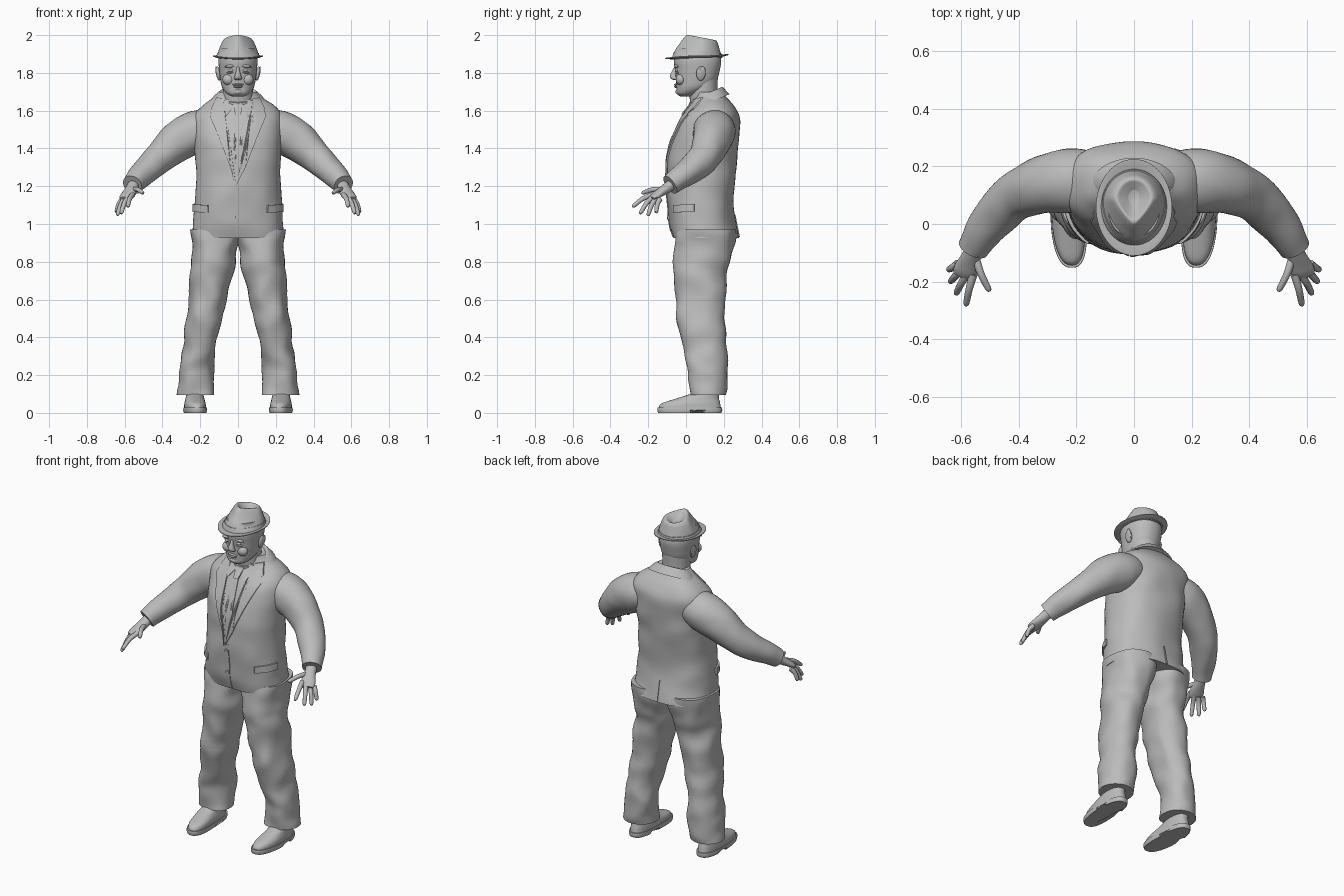
import bpy, bmesh, math
from mathutils import Vector, Matrix, noise
from mathutils.bvhtree import BVHTree

cube = bpy.data.objects.get("Cube")
if cube:
    bpy.data.objects.remove(cube)

grey = bpy.data.materials.new("plain_grey")
grey.use_nodes = True
grey.diffuse_color = (0.5, 0.5, 0.5, 1)
grey.node_tree.nodes["Principled BSDF"].inputs["Base Color"].default_value = (0.5, 0.5, 0.5, 1)


def finish(name, bm, mirror=False, angle=40):
    bmesh.ops.recalc_face_normals(bm, faces=bm.faces)
    mesh = bpy.data.meshes.new(name)
    bm.to_mesh(mesh)
    bm.free()
    mesh.materials.append(grey)
    mesh.shade_smooth()
    mesh.set_sharp_from_angle(angle=math.radians(angle))
    obj = bpy.data.objects.new(name, mesh)
    bpy.context.collection.objects.link(obj)
    if mirror:
        obj.modifiers.new("Mirror", "MIRROR").use_mirror_merge = False
    return obj


def spline(stations, steps):
    # Catmull-Rom through stations of centre and two radii
    pts = [Vector(s) for s in stations]
    pts = [pts[0]] + pts + [pts[-1]]
    out = []
    for a, b, c, d in zip(pts, pts[1:], pts[2:], pts[3:]):
        for i in range(steps):
            t = i / steps
            out.append((b * 2 + (c - a) * t + (a * 2 - b * 5 + c * 4 - d) * t * t
                        + (b * 3 - a - c * 3 + d) * t ** 3) * 0.5)
    return out + [pts[-1]]


def loft(name, stations, sides=32, steps=5, power=2.0, follow=False, shape=None,
         mirror=False, angle=40):
    bm = bmesh.new()
    path = spline(stations, steps)
    rings = []
    for i, s in enumerate(path):
        u, v = Vector((1, 0, 0)), Vector((0, 1, 0))
        if follow:
            t = Vector(path[min(i + 1, len(path) - 1)][:3]) - Vector(path[max(i - 1, 0)][:3])
            u = t.cross(Vector((0, 0, 1))).normalized()
            v = u.cross(t).normalized()
        ring = []
        for k in range(sides):
            c, n = math.cos(math.tau * k / sides), math.sin(math.tau * k / sides)
            c = math.copysign(abs(c) ** (2 / power), c)
            n = math.copysign(abs(n) ** (2 / power), n)
            p = Vector(s[:3]) + u * c * s[3] + v * n * s[4]
            ring.append(bm.verts.new(shape(p) if shape else p))
        rings.append(ring)
    for a, b in zip(rings, rings[1:]):
        for k in range(sides):
            j = (k + 1) % sides
            bm.faces.new((a[k], a[j], b[j], b[k]))
    bm.faces.new(rings[0])
    bm.faces.new(rings[-1])
    return finish(name, bm, mirror, angle)


def ball(name, centre, size, mirror=False, tilt=0):
    bm = bmesh.new()
    m = Matrix.Translation(centre) @ Matrix.Rotation(tilt, 4, "Y") @ Matrix.Diagonal((*size, 1))
    bmesh.ops.create_uvsphere(bm, u_segments=20, v_segments=12, radius=1, matrix=m)
    return finish(name, bm, mirror)


def folds(amount, scale):
    def f(p):
        q = Vector((p.x * scale, p.y * scale, p.z * scale * 1.3))
        n = noise.noise_vector(q) * amount
        return p + Vector((n.x, n.y, 0))
    return f


# Jacket body
jacket = loft("jacket_body", [
    (0, .105, .925, .247, .175), (0, .088, 1.0, .24, .175), (0, .075, 1.12, .228, .175),
    (0, .083, 1.3, .222, .183), (0, .098, 1.42, .232, .183), (0, .12, 1.52, .24, .165),
    (0, .135, 1.58, .23, .145), (0, .14, 1.63, .188, .113), (0, .13, 1.67, .13, .085),
    (0, .122, 1.7, .098, .07)], sides=56, power=2.3, shape=folds(.009, 7))
tree = BVHTree.FromPolygons([v.co for v in jacket.data.vertices],
                            [p.vertices[:] for p in jacket.data.polygons])


def onto_jacket(u, z, lift, radial):
    # Front plates use x; wrapped plates use the angle away from the front
    start, d = Vector((u, -1, z)), Vector((0, 1, 0))
    if radial:
        d = Vector((-math.sin(u), math.cos(u), 0))
        start = Vector((0, .08, z)) - d
    hit = tree.ray_cast(start, d)[0]
    if hit is None:
        hit = tree.find_nearest(Vector((u, .05, z)))[0]
    return hit - d * lift


def plate(name, outline, thick=.006, mirror=False, radial=False):
    bm = bmesh.new()
    bm.faces.new([bm.verts.new((u, 0, z)) for u, z in outline])
    bmesh.ops.triangulate(bm, faces=bm.faces[:])
    bmesh.ops.subdivide_edges(bm, edges=bm.edges[:], cuts=5, use_grid_fill=True)
    base = bm.verts[:]
    ret = bmesh.ops.extrude_face_region(bm, geom=bm.faces[:])
    top = [g for g in ret["geom"] if isinstance(g, bmesh.types.BMVert)]
    for group, lift in ((base, -.006), (top, thick)):
        for v in group:
            v.co = onto_jacket(v.co.x, v.co.z, lift, radial)
    return finish(name, bm, mirror, 35)


# Jacket, shirt and tie details
plate("shirt_front", [(-.075, 1.65), (.075, 1.65), (.045, 1.42), (-.01, 1.2), (-.04, 1.42)], .002)
plate("tie_blade", [(-.014, 1.59), (.014, 1.59), (.028, 1.4), (-.005, 1.24), (-.024, 1.4)], .006)
plate("tie_knot", [(-.026, 1.635), (.026, 1.635), (.015, 1.58), (-.015, 1.58)], .014)
plate("shirt_collar_points", [(.012, 1.635), (.05, 1.662), (.085, 1.65), (.062, 1.57)], .009, True)
lapel = [(.078, 1.665), (.05, 1.43), (-.012, 1.2), (.04, 1.3), (.098, 1.45),
         (.15, 1.575), (.122, 1.585), (.142, 1.612), (.115, 1.67)]
plate("left_lapel", lapel, .009)
plate("right_lapel", [(-x if x > 0 else -.018, z) for x, z in lapel], .008)
plate("front_edge", [(-.018, 1.21), (.01, 1.21), (.01, .93), (-.012, .93)], .004)
for label, z in (("upper", 1.17), ("lower", 1.035)):
    plate(label + "_button", [(-.003 + .011 * math.cos(a * math.tau / 10),
                               z + .011 * math.sin(a * math.tau / 10)) for a in range(10)], .009)
plate("pocket_flaps", [(.82, 1.1), (1.42, 1.105), (1.42, 1.065), (.82, 1.06)], .009, True, True)
plate("back_vent", [(math.pi - .02, .93), (math.pi + .025, .93),
                    (math.pi + .02, 1.05), (math.pi - .02, 1.05)], .005, False, True)


def collar_tilt(p):
    return Vector((p.x, p.y, p.z - (.19 - p.y) * .42))


loft("jacket_collar", [(0, .13, 1.67, .15, .1), (0, .125, 1.7, .128, .085),
                       (0, .12, 1.725, .1, .073), (0, .118, 1.715, .09, .065)],
     shape=collar_tilt)
loft("shirt_collar", [(0, .1, 1.64, .093, .085), (0, .095, 1.715, .086, .08)], shape=collar_tilt)

# Sleeves
loft("sleeves", [(.13, .15, 1.5, .09, .09), (.22, .15, 1.49, .112, .112), (.32, .135, 1.435, .1, .105),
                 (.405, .1, 1.36, .086, .086), (.475, .035, 1.295, .075, .075),
                 (.535, -.045, 1.235, .06, .06), (.558, -.085, 1.207, .056, .055)],
     follow=True, shape=folds(.008, 9), mirror=True)

# Hands
loft("palms", [(.545, -.06, 1.22, .032, .03), (.563, -.105, 1.188, .032, .027),
               (.576, -.14, 1.164, .039, .022), (.588, -.165, 1.147, .041, .018),
               (.595, -.182, 1.135, .034, .011)], sides=20, steps=3, follow=True, mirror=True)
fingers = {"index": ((.558, -.175, 1.155), (.585, -.285, 1.092)),
           "middle": ((.58, -.172, 1.143), (.62, -.245, 1.055)),
           "ring": ((.6, -.158, 1.134), (.64, -.203, 1.045)),
           "little": ((.612, -.138, 1.13), (.646, -.16, 1.06)),
           "thumb": ((.55, -.12, 1.182), (.502, -.235, 1.165))}
for label, (a, b) in fingers.items():
    a, b = Vector(a), Vector(b)
    arch = Vector((.003, -.003, .008))
    rows = [(a, .0145), (a.lerp(b, .45) + arch, .0125), (a.lerp(b, .9), .0105), (b, .004)]
    loft(label + "_fingers", [(*p, r, r) for p, r in rows], sides=12, steps=4,
         follow=True, mirror=True)

# Trousers
loft("trouser_legs", [(.122, .105, .97, .128, .16), (.124, .1, .9, .126, .162), (.13, .085, .8, .118, .148),
                      (.145, .08, .7, .106, .14), (.178, .08, .5, .094, .125),
                      (.212, .105, .3, .09, .11), (.222, .115, .18, .092, .1),
                      (.228, .115, .095, .097, .096)],
     sides=40, steps=7, power=2.25, shape=folds(.015, 8), mirror=True)


# Shoes
def sole_arch(p):
    lift = .014 if p.z < .012 and .04 < p.y < .1 else 0
    return Vector((p.x - max(0, -p.y) * .08, p.y, p.z + lift))


loft("shoe_soles", [(.228, .02, 0, .059, .168), (.228, .02, .014, .062, .172), (.228, .02, .028, .061, .171)],
     sides=48, steps=2, power=2.6, shape=sole_arch, mirror=True)
loft("shoe_uppers", [(.228, .02, .025, .057, .165), (.228, .026, .05, .056, .155),
                     (.228, .06, .075, .05, .115), (.228, .098, .1, .045, .077),
                     (.228, .112, .125, .043, .06), (.228, .115, .17, .042, .055)],
     sides=40, power=2.4, shape=sole_arch, mirror=True)

# Head and neck
loft("neck", [(0, .105, 1.58, .085, .075), (0, .092, 1.68, .08, .074), (0, .09, 1.8, .084, .08)])
loft("head", [(0, .0, 1.674, .03, .028), (0, .008, 1.69, .06, .056), (0, .036, 1.72, .083, .087),
              (0, .054, 1.76, .093, .108), (0, .06, 1.81, .099, .118),
              (0, .061, 1.87, .103, .125), (0, .06, 1.93, .09, .105)], sides=40, power=2.2)
loft("nose", [(0, -.052, 1.832, .009, .01), (0, -.058, 1.81, .01, .016), (0, -.064, 1.785, .017, .021),
              (0, -.06, 1.77, .022, .02), (0, -.054, 1.762, .014, .012)], sides=16)
ball("brows", (.04, -.05, 1.836), (.032, .013, .008), True, .12)
ball("eyes", (.038, -.048, 1.814), (.016, .01, .008), True)
ball("lower_eyelids", (.038, -.045, 1.803), (.022, .012, .006), True, .1)
ball("cheeks", (.05, -.028, 1.765), (.032, .026, .03), True)
ball("upper_lip", (0, -.051, 1.738), (.03, .013, .006))
ball("lower_lip", (0, -.05, 1.727), (.025, .013, .007))
ball("chin", (0, -.034, 1.7), (.03, .022, .017))
ball("ears", (.104, .078, 1.796), (.012, .024, .038), True, .15)
ball("ear_rims", (.111, .088, 1.802), (.007, .016, .033), True, .2)


# Hat with pinched crown and curled brim
def crown_shape(p):
    high = max(0, p.z - 1.89)
    front = max(0, .09 - p.y)
    return Vector((p.x * (1 - min(.6, high * front * 55)), p.y,
                   min(2, p.z - high * max(0, p.y) * 1.7)))


def brim_shape(p):
    x, y = p.x / .132, (p.y - .058) / .167
    return Vector((p.x, p.y, p.z + .008 * x * x + (.017 * y * y if y > 0 else -.004 * y * y)))


loft("hat_crown", [(0, .06, 1.88, .113, .131), (0, .062, 1.92, .107, .12), (0, .072, 1.96, .093, .102),
                   (0, .08, 1.99, .078, .087), (0, .083, 2.003, .062, .072),
                   (0, .087, 1.99, .042, .052), (0, .09, 1.97, .018, .028)],
     sides=48, shape=crown_shape, angle=60)
loft("hat_band", [(0, .06, 1.882, .1155, .1335), (0, .0615, 1.908, .112, .127)], sides=48, shape=crown_shape)
loft("hat_brim", [(0, .06, 1.873, .1, .115), (0, .058, 1.877, .129, .163), (0, .058, 1.881, .132, .167),
                  (0, .058, 1.884, .129, .163), (0, .06, 1.882, .1, .115)],
     sides=56, steps=3, shape=brim_shape)
